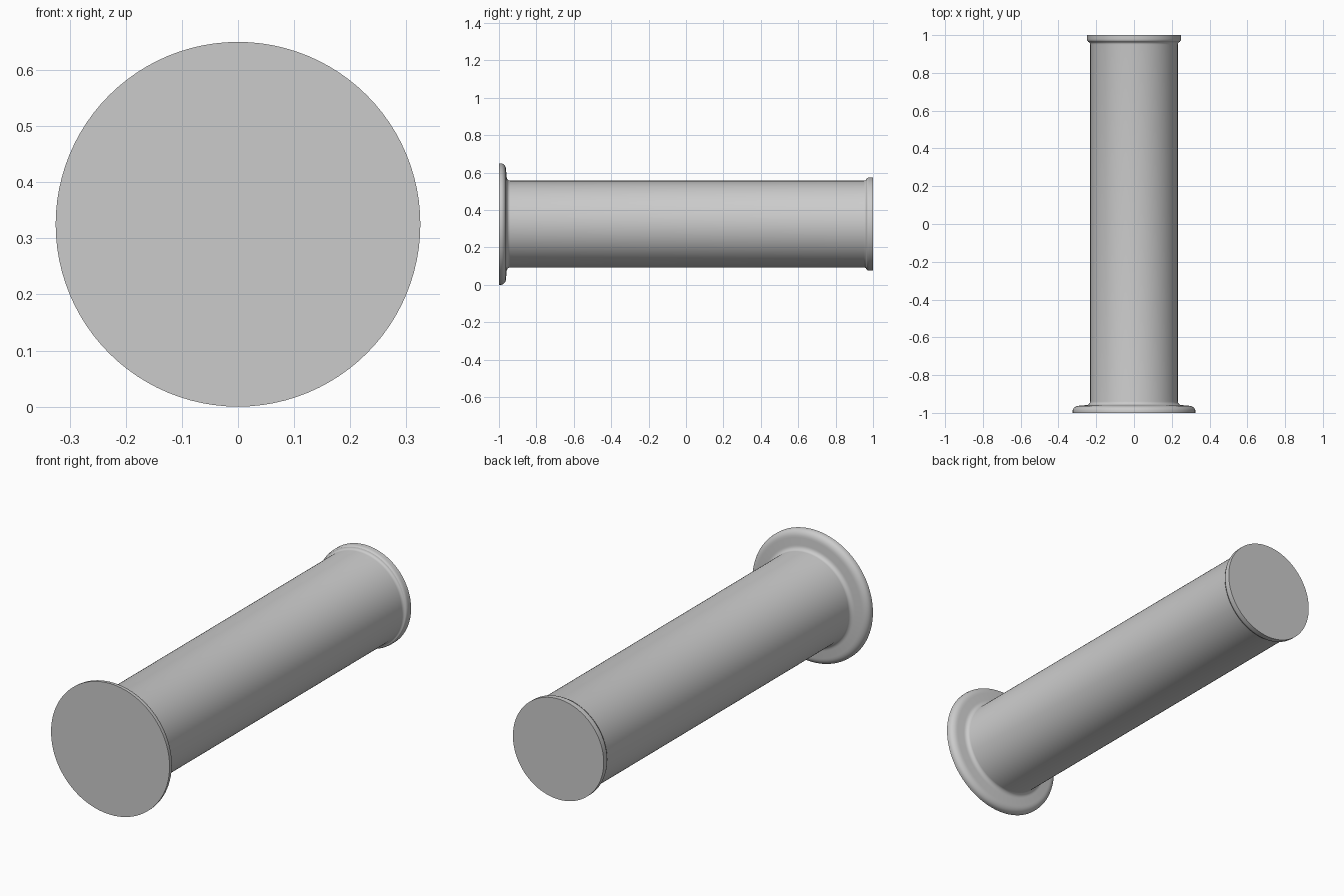
import bpy
import bmesh
import math
from mathutils import Matrix, Vector

RADIUS = 0.325
SEGMENTS = 96

cube = bpy.data.objects.get("Cube")
if cube:
    bpy.data.objects.remove(cube, do_unlink=True)

grey = bpy.data.materials.new("plain grey")
grey.use_nodes = True
colour = (0.6, 0.6, 0.6, 1)
grey.diffuse_color = colour
grey.node_tree.nodes["Principled BSDF"].inputs["Base Color"].default_value = colour


def arc(y, r, size_y, size_r, start, end, steps=6):
    """Elliptical arc of (y, radius) points, angles in degrees."""
    angles = [math.radians(start + (end - start) * i / steps) for i in range(steps + 1)]
    return [(y + size_y * math.cos(a), r + size_r * math.sin(a)) for a in angles]


def lathe(name, profile):
    """Spin a (y, radius) profile around the long axis."""
    bm = bmesh.new()
    verts = [bm.verts.new((0, y, r)) for y, r in profile]
    edges = [bm.edges.new(pair) for pair in zip(verts, verts[1:])]
    bmesh.ops.spin(bm, geom=verts + edges, cent=(0, 0, 0), axis=(0, 1, 0),
                   angle=math.tau, steps=SEGMENTS)
    bmesh.ops.remove_doubles(bm, verts=bm.verts, dist=0.0002)
    bmesh.ops.holes_fill(bm, edges=[e for e in bm.edges if e.is_boundary], sides=0)
    bmesh.ops.recalc_face_normals(bm, faces=bm.faces)
    bm.transform(Matrix.Translation(Vector((0, 0, RADIUS))))
    mesh = bpy.data.meshes.new(name)
    bm.to_mesh(mesh)
    bm.free()
    mesh.materials.append(grey)
    obj = bpy.data.objects.new(name, mesh)
    bpy.context.collection.objects.link(obj)
    bpy.ops.object.select_all(action="DESELECT")
    obj.select_set(True)
    bpy.context.view_layer.objects.active = obj
    bpy.ops.object.shade_smooth_by_angle(angle=math.radians(35))
    return obj


# One closed body: front flange with rounded rim, cove, shaft, flared end collar
flange = [(-1, RADIUS)] + arc(-0.99, 0.29, 0.028, 0.035, 90, 0)
cove = arc(-0.94, 0.255, 0.019, 0.023, 180, 270)
collar = arc(0.95, 0.244, 0.015, 0.012, 270, 360, 4) + arc(0.98, 0.24, 0.015, 0.009, 180, 90, 4)
lathe("flanged_shaft", flange + cove + collar + [(1, 0.249)])
